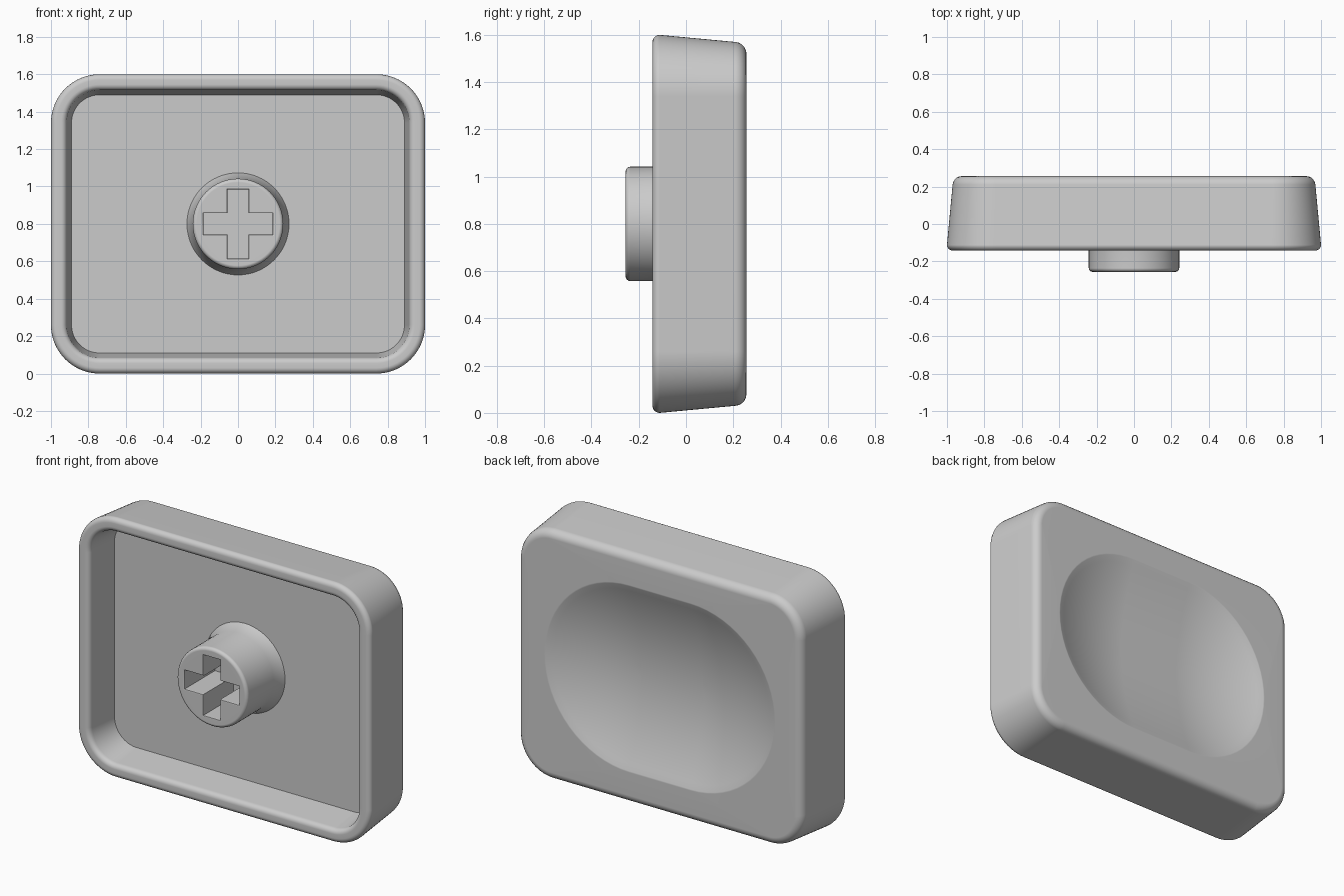
import bpy, bmesh, math
from math import sin, cos, pi, radians

if "Cube" in bpy.data.objects:
    bpy.data.objects.remove(bpy.data.objects["Cube"])

MID = 0.8          # height of the centre
STEPS = 16         # segments per rounded corner

grey = bpy.data.materials.new("grey plastic")
grey.use_nodes = True
grey.diffuse_color = (0.6, 0.6, 0.6, 1)
grey.node_tree.nodes["Principled BSDF"].inputs["Base Color"].default_value = (0.6, 0.6, 0.6, 1)


def ring(bm, hx, hz, r, y):
    """Rounded rectangle: corner centres at (hx, hz), corner radius r."""
    verts = []
    for q, (sx, sz) in enumerate([(1, 1), (-1, 1), (-1, -1), (1, -1)]):
        for i in range(STEPS + 1):
            a = (q + i / STEPS) * pi / 2
            verts.append(bm.verts.new((sx * hx + r * cos(a), y, MID + sz * hz + r * sin(a))))
    return verts


def loft(name, sections, cap_end=False):
    bm = bmesh.new()
    rings = [ring(bm, *s) for s in sections]
    n = len(rings[0])
    for a, b in zip(rings, rings[1:]):
        for i in range(n):
            j = (i + 1) % n
            bm.faces.new((a[i], a[j], b[j], b[i]))
    bm.faces.new(rings[0])
    if cap_end:
        bm.faces.new(rings[-1])
    bmesh.ops.remove_doubles(bm, verts=bm.verts, dist=0.0001)
    bmesh.ops.recalc_face_normals(bm, faces=bm.faces)
    mesh = bpy.data.meshes.new(name)
    bm.to_mesh(mesh)
    bm.free()
    mesh.materials.append(grey)
    obj = bpy.data.objects.new(name, mesh)
    bpy.context.collection.objects.link(obj)
    return obj


def arc(cr, cy, rad, start, end, n=5):
    """Points (offset, y) along a rounded edge."""
    angles = [radians(start + (end - start) * i / n) for i in range(n + 1)]
    return [(cr + rad * cos(a), cy + rad * sin(a)) for a in angles]


def activate(obj):
    bpy.ops.object.select_all(action='DESELECT')
    obj.select_set(True)
    bpy.context.view_layer.objects.active = obj


def smooth(obj):
    activate(obj)
    bpy.ops.object.shade_smooth_by_angle(angle=radians(35))
    weighted = obj.modifiers.new("flat_large_faces", 'WEIGHTED_NORMAL')
    weighted.keep_sharp = True


# Cap shell: cavity floor, inner wall, rounded rim, tapered side, rounded back edge
FLOOR, BACK = 0.068, 0.256
profile = [(0.15, FLOOR)]
profile += arc(0.205, -0.112, 0.03, 180, 270)
profile += arc(0.23, -0.112, 0.03, 270, 360)
profile += arc(0.18, BACK - 0.05, 0.05, 5, 90)
sections = [(0.74, 0.54, r, y) for r, y in profile]

# Scooped dish in the back, round at both ends
DISH_X, DISH_R, DEPTH = 0.21, 0.57, 0.12
sections.append((DISH_X, 0, DISH_R + 0.008, BACK))
for i in range(17):
    t = 1 - i / 16
    sections.append((DISH_X, 0, DISH_R * t, BACK - 0.001 - DEPTH * (1 - t * t)))
cap = loft("cap_shell", sections)
smooth(cap)

# Stem with a flared foot and a rounded tip
TIP = -0.256
stem_profile = [(0.273, FLOOR + 0.005), (0.273, FLOOR), (0.242, 0.0)]
stem_profile += arc(0.222, TIP + 0.02, 0.02, 0, -90, 4)
stem = loft("stem", [(0, 0, r, y) for r, y in stem_profile], cap_end=True)

# Cross-shaped socket in the stem
LONG, SHORT, SOCKET_END = 0.185, 0.057, 0.04
quarter = [(LONG, SHORT), (SHORT, SHORT), (SHORT, LONG)]
bm = bmesh.new()
outline = []
for q in range(4):
    c, s = [(1, 0), (0, 1), (-1, 0), (0, -1)][q]
    outline += [bm.verts.new((c * x - s * z, TIP - 0.1, MID + s * x + c * z)) for x, z in quarter]
base = bm.faces.new(outline)
pushed = bmesh.ops.extrude_face_region(bm, geom=[base])["geom"]
bmesh.ops.translate(bm, vec=(0, SOCKET_END - TIP + 0.1, 0),
                    verts=[g for g in pushed if isinstance(g, bmesh.types.BMVert)])
bmesh.ops.recalc_face_normals(bm, faces=bm.faces)
mesh = bpy.data.meshes.new("socket_cutter")
bm.to_mesh(mesh)
bm.free()
mesh.materials.append(grey)
cutter = bpy.data.objects.new("socket_cutter", mesh)
cutter.hide_render = True
bpy.context.collection.objects.link(cutter)
activate(stem)
cut = stem.modifiers.new("socket", 'BOOLEAN')
cut.operation = 'DIFFERENCE'
cut.solver = 'EXACT'
cut.object = cutter
bpy.ops.object.modifier_apply(modifier=cut.name)
bpy.data.objects.remove(cutter)

# Soften the mouth of the socket
bm = bmesh.new()
bm.from_mesh(stem.data)
mouth = [e for e in bm.edges
         if all(abs(v.co.y - TIP) < 0.001 and math.hypot(v.co.x, v.co.z - MID) < 0.21 for v in e.verts)
         and e.calc_face_angle(0) > 1]
bmesh.ops.bevel(bm, geom=mouth, offset=0.009, segments=2, profile=0.5, affect='EDGES')
bm.to_mesh(stem.data)
bm.free()
smooth(stem)
